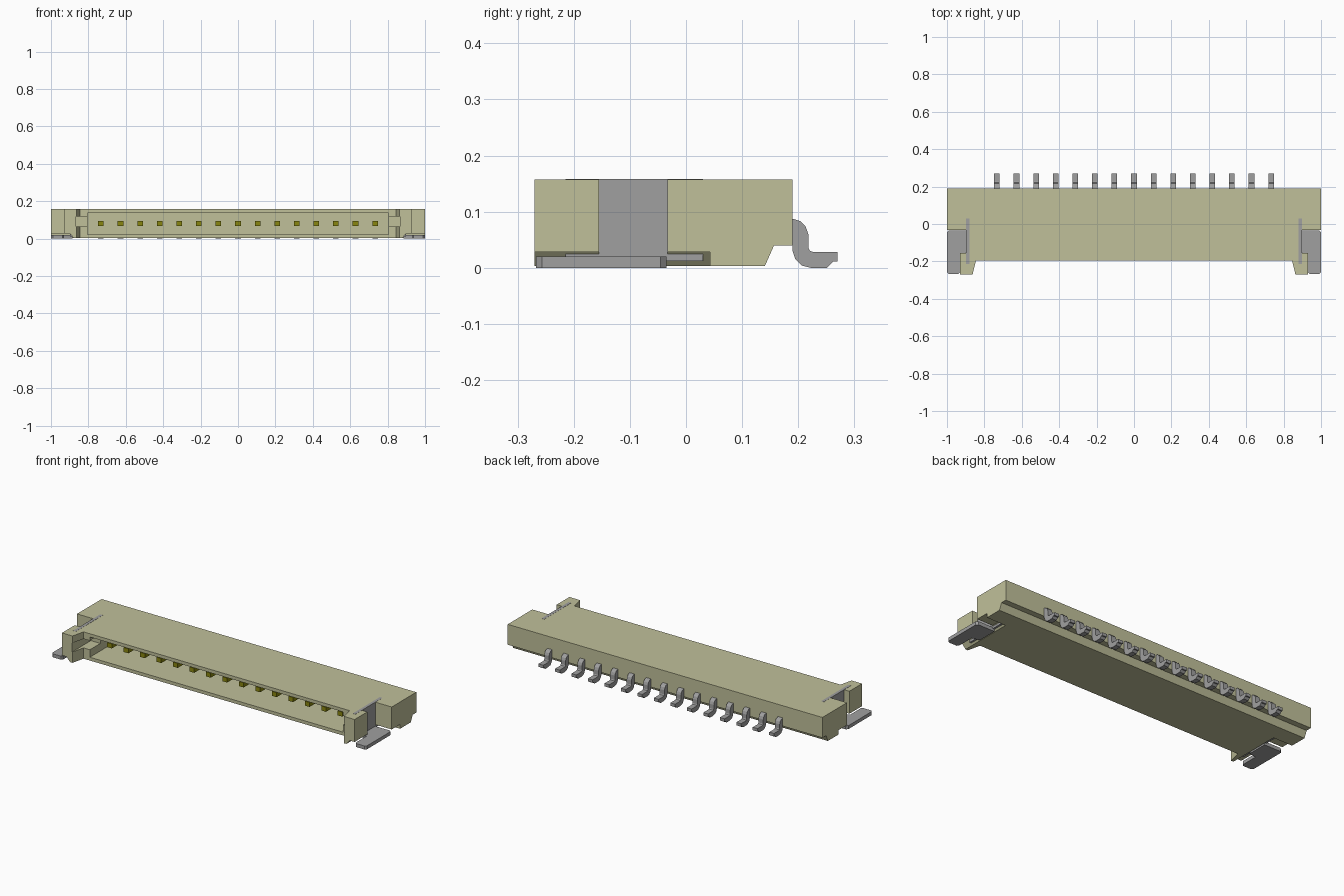
import bpy
import bmesh
from mathutils import Vector

cube = bpy.data.objects.get("Cube")
if cube:
    bpy.data.objects.remove(cube, do_unlink=True)


def make_material(name, rgb):
    mat = bpy.data.materials.new(name)
    mat.use_nodes = True
    mat.diffuse_color = (*rgb, 1)
    bsdf = next(n for n in mat.node_tree.nodes if n.type == 'BSDF_PRINCIPLED')
    bsdf.inputs["Base Color"].default_value = (*rgb, 1)
    return mat


KHAKI = make_material("khaki plastic", (0.527, 0.527, 0.323))
GREY = make_material("grey metal", (0.352, 0.352, 0.352))
OLIVE = make_material("olive gold", (0.25, 0.24, 0.005))


def prism(name, points, axis, lo, hi, mat=None):
    """Extrude a 2D outline along an axis: x (y,z), y (x,z) or z (x,y)."""
    def place(p, d):
        return {'x': (d, p[0], p[1]), 'y': (p[0], d, p[1]), 'z': (p[0], p[1], d)}[axis]
    bm = bmesh.new()
    face = bm.faces.new([bm.verts.new(place(p, lo)) for p in points])
    ext = bmesh.ops.extrude_face_region(bm, geom=[face])
    move = Vector(place((0, 0), hi - lo))
    bmesh.ops.translate(bm, vec=move, verts=[v for v in ext["geom"] if isinstance(v, bmesh.types.BMVert)])
    bmesh.ops.recalc_face_normals(bm, faces=bm.faces)
    mesh = bpy.data.meshes.new(name)
    bm.to_mesh(mesh)
    bm.free()
    obj = bpy.data.objects.new(name, mesh)
    bpy.context.collection.objects.link(obj)
    if mat:
        mesh.materials.append(mat)
    return obj


def box(name, x, y, z, mat=None):
    return prism(name, [(x[0], y[0]), (x[1], y[0]), (x[1], y[1]), (x[0], y[1])], 'z', z[0], z[1], mat)


def cut(target, cutter):
    mod = target.modifiers.new(cutter.name, 'BOOLEAN')
    mod.operation = 'DIFFERENCE'
    mod.solver = 'EXACT'
    mod.object = cutter
    cutter.hide_render = True
    cutter.hide_viewport = True
    cutter.display_type = 'WIRE'


# Housing outline seen from above, with side recesses and front wings
half = [(0.845, -0.195), (0.863, -0.27), (0.93, -0.27), (0.93, -0.155),
        (0.89, -0.155), (0.89, -0.033), (1.0, -0.033), (1.0, 0.19)]
outline = half + [(-x, y) for x, y in reversed(half)]
housing = prism("housing", outline, 'z', 0.003, 0.157, KHAKI)

# Bevelled step under the rear edge
cut(housing, prism("rear_step_cutter", [(0.137, -0.005), (0.157, 0.04), (0.25, 0.04), (0.25, -0.005)], 'x', -1.1, 1.1))
# Mating cavity
cut(housing, box("cavity_cutter", (-0.805, 0.805), (-0.3, 0.1), (0.022, 0.138)))

for s, side in ((1, "left"), (-1, "right")):
    def span(a, b):
        return tuple(sorted((s * a, s * b)))

    # Latch slot beside the cavity
    cut(housing, box(side + "_slot_cutter", span(0.78, 0.865), (-0.3, -0.1), (0.065, 0.117)))
    # Sloped clearance above the solder foot
    cut(housing, prism(side + "_foot_clearance_cutter",
                       [(s * 0.871, -0.005), (s * 0.90, 0.028), (s * 1.1, 0.028), (s * 1.1, -0.005)],
                       'y', -0.3, 0.043))
    # Upright retention plate
    box(side + "_anchor_plate", span(0.88, 0.897), (-0.215, 0.03), (0.012, 0.1578), GREY)
    # Flat solder foot with clipped corners
    foot = [(0.885, -0.035), (0.885, -0.15), (0.93, -0.16), (0.93, -0.258), (0.938, -0.267),
            (0.99, -0.267), (1.0, -0.257), (1.0, -0.045), (0.99, -0.035)]
    prism(side + "_solder_foot", [(s * x, y) for x, y in foot], 'z', 0, 0.02, GREY)

# Bent solder tails and inner contacts
tail = [(0.17, 0.087), (0.192, 0.087), (0.204, 0.083), (0.213, 0.074), (0.218, 0.06), (0.218, 0.036),
        (0.221, 0.030), (0.227, 0.028), (0.27, 0.028), (0.27, 0.011), (0.262, 0.011),
        (0.251, 0.0), (0.222, 0.0), (0.206, 0.004), (0.195, 0.015), (0.19, 0.03),
        (0.19, 0.055), (0.185, 0.06), (0.17, 0.06)]
for i in range(15):
    x = (i - 7) * 0.1047
    prism(f"solder_tail_{i + 1}", tail, 'x', x - 0.015, x + 0.015, GREY)
    box(f"contact_{i + 1}", (x - 0.015, x + 0.015), (-0.12, 0.11), (0.067, 0.093), OLIVE)
